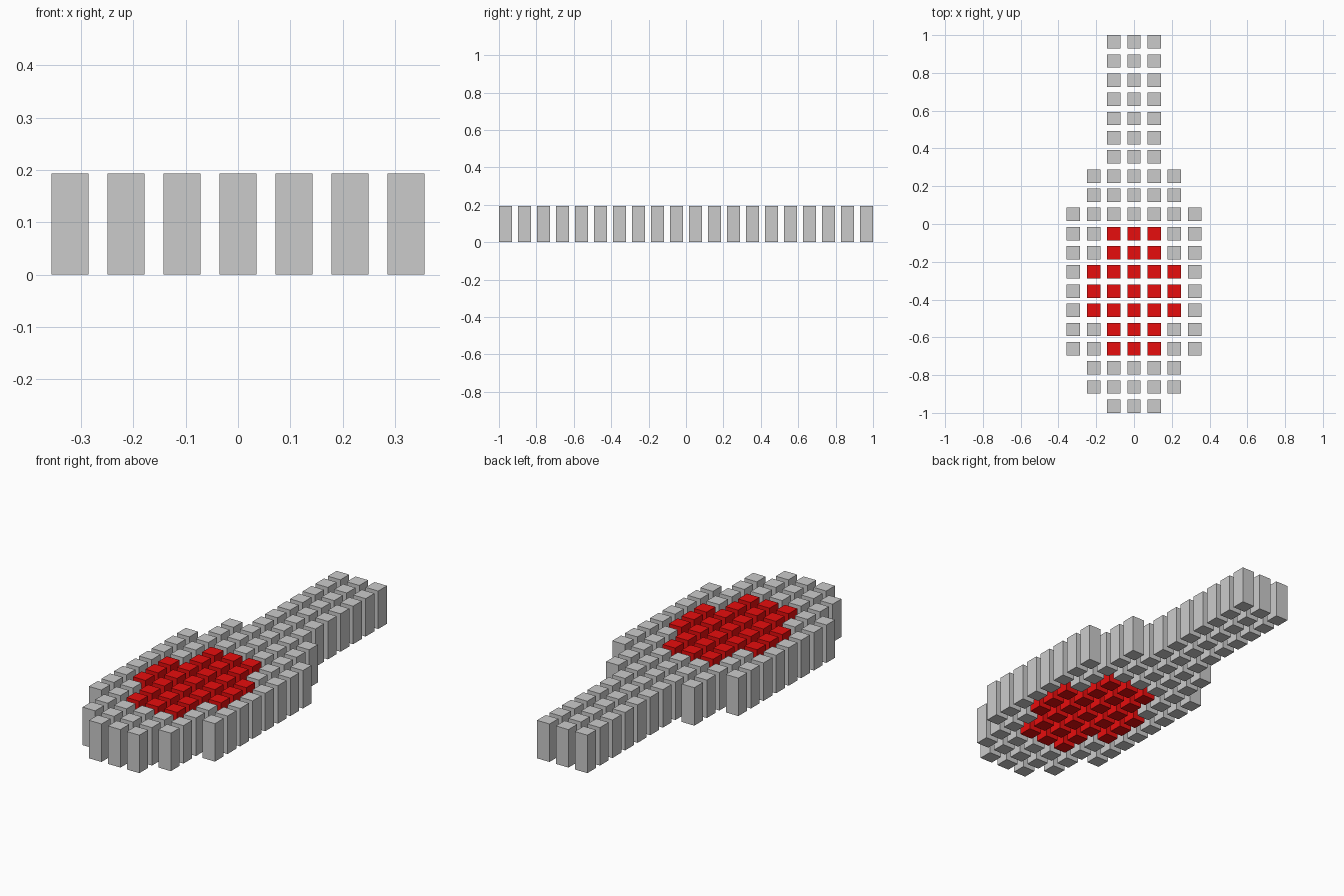
import bpy, bmesh
from mathutils import Matrix, Vector

if "Cube" in bpy.data.objects:
    bpy.data.objects.remove(bpy.data.objects["Cube"])

SIZE, HEIGHT = 0.071, 0.194
PITCH_X, PITCH_Y = 0.107, (2 - 0.071) / 19

# half-width in blocks per row, from handle end (+y) to head tip (-y)
OUTLINE = [1] * 7 + [2] * 2 + [3] * 8 + [2] * 2 + [1]
RED = {10: 1, 11: 1, 12: 2, 13: 2, 14: 2, 15: 1, 16: 1}


def blocks(name, cells):
    """One mesh of separate upright blocks at the given (column, row) cells."""
    bm = bmesh.new()
    scale = Matrix.Diagonal(Vector((SIZE, SIZE, HEIGHT, 1)))
    for col, row in cells:
        pos = (col * PITCH_X, 1 - SIZE / 2 - row * PITCH_Y, HEIGHT / 2)
        bmesh.ops.create_cube(bm, size=1, matrix=Matrix.Translation(pos) @ scale)
    mesh = bpy.data.meshes.new(name)
    bm.to_mesh(mesh)
    bm.free()
    obj = bpy.data.objects.new(name, mesh)
    bpy.context.collection.objects.link(obj)
    return obj


cells = [(c, r) for r, w in enumerate(OUTLINE) for c in range(-w, w + 1)]
is_red = lambda cell: abs(cell[0]) <= RED.get(cell[1], -1)

# grey handle and head rim
blocks("handle", [c for c in cells if c[1] < 7])
blocks("head_rim", [c for c in cells if c[1] >= 7 and not is_red(c)])

# red centre of the head
centre = blocks("head_centre", [c for c in cells if is_red(c)])
red = bpy.data.materials.new("red")
red.diffuse_color = (0.8, 0.004, 0.004, 1)
red.use_nodes = True
red.node_tree.nodes["Principled BSDF"].inputs["Base Color"].default_value = red.diffuse_color
centre.data.materials.append(red)
